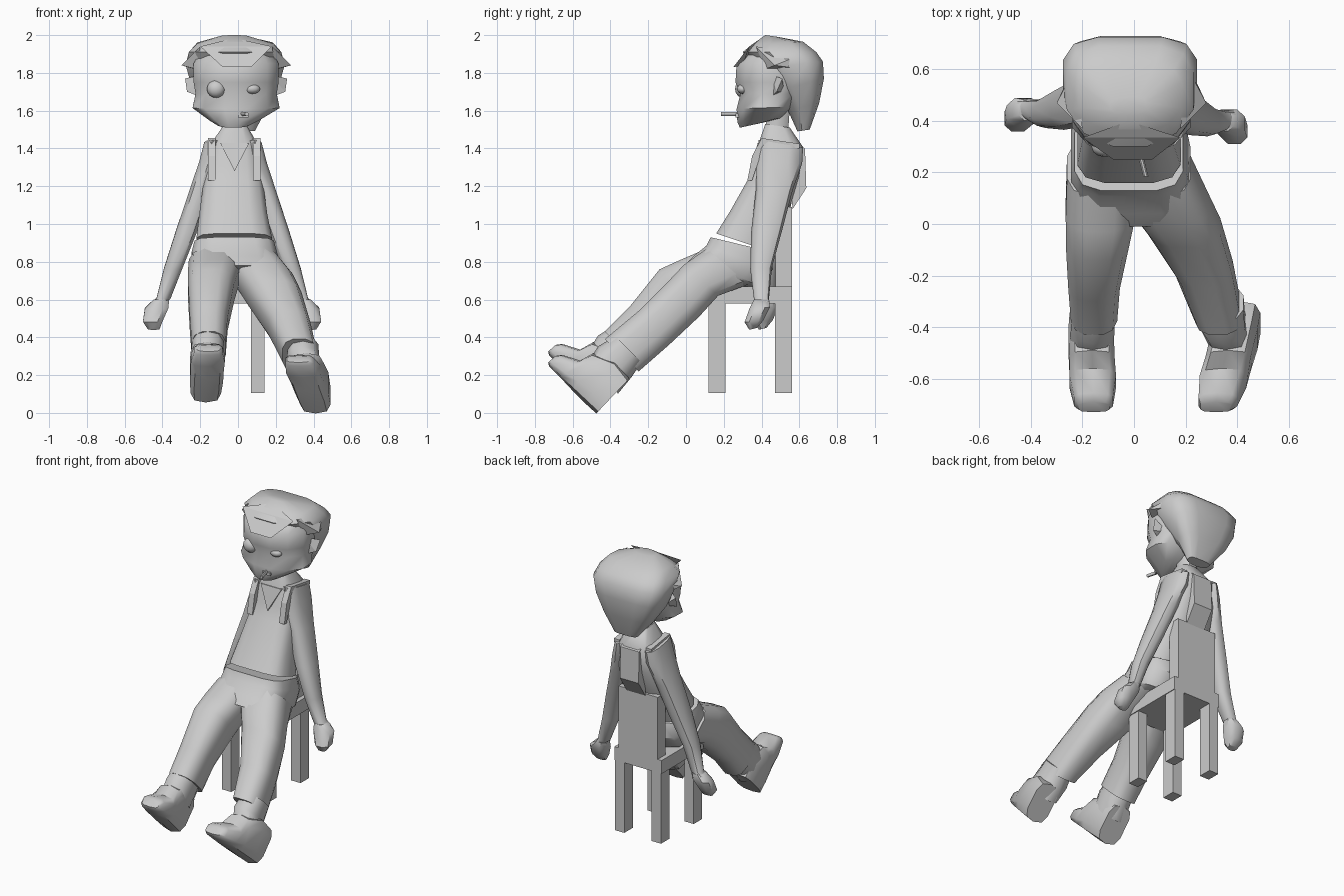
import bpy, bmesh, math
from mathutils import Vector


def finish(name, bm, angle=None):
    bmesh.ops.recalc_face_normals(bm, faces=bm.faces)
    me = bpy.data.meshes.new(name)
    bm.to_mesh(me)
    bm.free()
    ob = bpy.data.objects.new(name, me)
    bpy.context.collection.objects.link(ob)
    if angle:
        bpy.ops.object.select_all(action='DESELECT')
        ob.select_set(True)
        bpy.context.view_layer.objects.active = ob
        bpy.ops.object.shade_smooth_by_angle(angle=math.radians(angle))
    return ob


def sp(v, p):
    return math.copysign(abs(v) ** p, v)


# Loft through rings: (x, half width, front y, front z, back y, back z)
def loft(name, rings, n=10, front=0.8, back=0.8, angle=45, place=lambda v: v):
    bm = bmesh.new()
    loops = []
    for x, rx, y1, z1, y2, z2 in rings:
        mid, half = Vector((x, (y1 + y2) / 2, (z1 + z2) / 2)), Vector((0, (y2 - y1) / 2, (z2 - z1) / 2))
        loop = []
        for i in range(n):
            a = 2 * math.pi * (i + 0.5) / n
            p = back if math.sin(a) > 0 else front
            s = sp(math.sin(a), p) / abs(math.sin(2 * math.pi * (n // 4 + 0.5) / n)) ** p
            c = sp(math.cos(a), p) / math.cos(math.pi / n) ** p
            loop.append(bm.verts.new(place(mid + Vector((rx * c, 0, 0)) + half * s)))
        loops.append(loop)
    for a, b in zip(loops, loops[1:]):
        for i in range(n):
            j = (i + 1) % n
            bm.faces.new((a[i], a[j], b[j], b[i]))
    bm.faces.new(loops[0])
    bm.faces.new(loops[-1])
    return finish(name, bm, angle)


# Side profile (y, z) extruded between two x values
def prism(name, pts, x1, x2):
    bm = bmesh.new()
    a = [bm.verts.new((x1, y, z)) for y, z in pts]
    b = [bm.verts.new((x2, y, z)) for y, z in pts]
    bm.faces.new(a)
    bm.faces.new(b)
    for i in range(len(pts)):
        j = (i + 1) % len(pts)
        bm.faces.new((a[i], a[j], b[j], b[i]))
    return finish(name, bm)


def box(name, x1, x2, y1, y2, z1, z2):
    return prism(name, [(y1, z1), (y2, z1), (y2, z2), (y1, z2)], x1, x2)


def ball(name, loc, scale):
    bm = bmesh.new()
    bmesh.ops.create_uvsphere(bm, u_segments=12, v_segments=8, radius=1)
    for v in bm.verts:
        v.co = Vector([c * s for c, s in zip(v.co, scale)]) + Vector(loc)
    return finish(name, bm, 60)


def hull(name, pts):
    bm = bmesh.new()
    for p in pts:
        bm.verts.new(p)
    bmesh.ops.convex_hull(bm, input=bm.verts)
    return finish(name, bm)


def same(v):
    return v


def mirror_arm(v):  # the left arm hangs slightly further back
    return Vector((-0.05 - 1.03 * v.x, v.y + 0.06 * max(0, 1.3 - v.z), v.z))


def mirror_head(v):
    return Vector((-0.02 - v.x, v.y, v.z))


# Chair
box("seat", -0.21, 0.145, 0.11, 0.56, 0.58, 0.67)
box("backrest", -0.18, 0.115, 0.475, 0.56, 0.67, 1.09)
for x in (-0.205, 0.07):
    for y in (0.12, 0.47):
        box("chair_leg", x, x + 0.07, y, y + 0.09, 0.105, 0.58)

# Torso in a vest, neck, straps and back flap
loft("torso", [(-.02, .20, .16, .95, .43, .86), (-.025, .18, .235, 1.07, .50, 1.0),
               (-.025, .16, .325, 1.23, .56, 1.12), (-.025, .15, .365, 1.31, .60, 1.25),
               (-.02, .125, .385, 1.43, .625, 1.40), (-.015, .06, .42, 1.53, .55, 1.51)], 12, .55, .6)
loft("neck", [(-.015, .055, .42, 1.48, .54, 1.48), (-.015, .055, .43, 1.62, .55, 1.62)], 8)
hull("neckline", [(x, y + d, z) for d in (0, .03)
                  for x, y, z in ((-.095, .38, 1.43), (.06, .38, 1.43), (-.018, .34, 1.28))])
for x in (-.16, .08):
    prism("strap", [(.325, 1.23), (.35, 1.36), (.40, 1.455), (.60, 1.425), (.60, 1.40), (.42, 1.42),
                    (.39, 1.35), (.35, 1.23)], x, x + .04)
prism("back_flap", [(.60, 1.42), (.63, 1.40), (.637, 1.19), (.565, 1.08), (.55, 1.2)], -.09, .05)

# Trousers
loft("hips", [(-.02, .21, .13, .93, .44, .855), (-.02, .225, .108, .885, .46, .76),
              (-.01, .23, .04, .83, .39, .67), (0, .18, -.01, .78, .22, .66)], 12, .5, .6)
loft("left_trouser_leg", [(-.125, .135, .11, .87, .33, .68), (-.13, .135, -.03, .81, .15, .62),
                          (-.142, .122, -.14, .76, .02, .52), (-.155, .10, -.30, .56, -.14, .38),
                          (-.155, .09, -.43, .43, -.25, .25)], 12, .7, .7)
loft("right_trouser_leg", [(.09, .13, .11, .87, .33, .68), (.14, .15, -.01, .785, .17, .62),
                           (.195, .14, -.09, .70, .07, .51), (.272, .11, -.25, .54, -.09, .36),
                           (.325, .09, -.43, .39, -.25, .22)], 12, .7, .7)


# Boots: shaft and upturned foot
def boot(side, x, turn, lift):
    put = lambda v: v + Vector((x, 0, lift))
    loft(side + "_boot_shaft", [(0, .08, -.375, .425, -.235, .285), (0, .085, -.465, .37, -.29, .205),
                                (turn * .4, .085, -.51, .30, -.36, .12)], 10, place=put)
    loft(side + "_boot_foot", [(turn, .08, -.30, .20, -.475, .015), (turn * .7, .088, -.37, .29, -.53, .065),
                               (turn * .3, .088, -.49, .335, -.60, .135), (0, .09, -.56, .295, -.665, .205),
                               (-turn * .3, .075, -.655, .325, -.725, .265),
                               (-turn * .4, .06, -.69, .32, -.73, .285)], 10, .6, .6, place=put)


boot("left", -.16, -.01, .04)
boot("right", .345, .065, -.018)

# Arms with fists
for side, put in (("right", same), ("left", mirror_arm)):
    loft(side + "_arm", [(.085, .04, .385, 1.445, .62, 1.405), (.10, .05, .375, 1.34, .615, 1.32),
                         (.145, .055, .37, 1.18, .565, 1.18), (.215, .055, .345, .96, .51, .97),
                         (.285, .047, .34, .76, .455, .77), (.335, .036, .36, .60, .44, .61),
                         (.365, .035, .355, .575, .44, .59)], 10, place=put)
    loft(side + "_hand", [(.345, .04, .36, .60, .44, .60), (.37, .06, .335, .55, .445, .56),
                          (.39, .05, .31, .48, .41, .49), (.385, .03, .335, .44, .375, .45)], 8, place=put)

# Head
loft("head", [(-.025, .08, .285, 1.51, .40, 1.535), (-.02, .13, .272, 1.54, .50, 1.56),
              (-.01, .23, .268, 1.61, .56, 1.62), (-.01, .215, .288, 1.69, .6, 1.69),
              (-.01, .225, .262, 1.75, .62, 1.75), (-.01, .225, .268, 1.85, .62, 1.85),
              (-.01, .19, .33, 1.91, .6, 1.92)], 12, 1, .7)

# Hair cap, fringe and side tufts
loft("hair", [(.01, .08, .59, 1.49, .655, 1.50), (-.01, .165, .54, 1.60, .705, 1.64),
              (-.015, .23, .46, 1.70, .73, 1.77), (-.015, .26, .385, 1.82, .725, 1.86),
              (-.015, .245, .30, 1.91, .69, 1.91), (-.015, .20, .35, 1.95, .62, 1.965),
              (-.02, .07, .42, 2.0, .49, 1.99)], 12, 1, .55)
hull("fringe", [(-.08, .25, 1.83), (.07, .25, 1.83), (-.20, .335, 1.94), (.18, .335, 1.94),
                (-.08, .30, 1.84), (.07, .30, 1.84), (-.02, .40, 1.985)])
for side, put in (("right", same), ("left", mirror_head)):
    hull(side + "_tuft", [put(Vector(p)) for p in ((.28, .47, 1.84), (.18, .37, 1.94), (.20, .42, 1.82),
                                                   (.20, .62, 1.90), (.21, .62, 1.82))])
    hull(side + "_ear", [put(Vector(p)) for p in ((.26, .51, 1.77), (.25, .48, 1.70), (.17, .45, 1.67),
                                                  (.17, .45, 1.79), (.17, .52, 1.70))])

# Face details
ball("wide_eye", (-.115, .30, 1.715), (.05, .04, .047))
ball("narrow_eye", (.075, .30, 1.715), (.042, .03, .026))
box("mouth", 0, .055, .262, .29, 1.565, 1.585)
loft("cigarette", [(.02, .01, .285, 1.573, .285, 1.593), (.046, .01, .185, 1.573, .185, 1.593)], 8, 1, 1)
